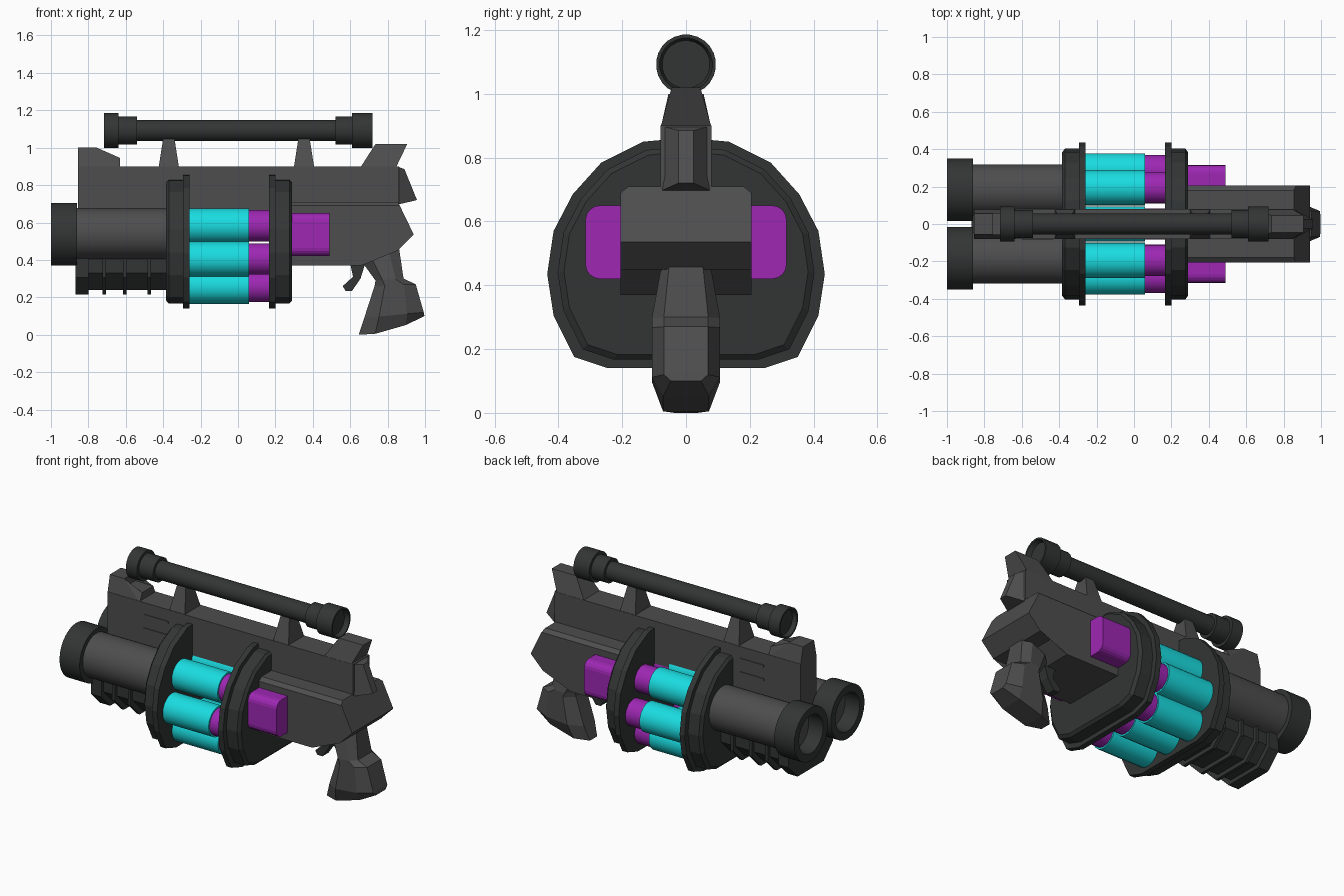
import bpy, bmesh, math

if "Cube" in bpy.data.objects:
    bpy.data.objects.remove(bpy.data.objects["Cube"])


def material(name, rgb):
    m = bpy.data.materials.new(name)
    m.diffuse_color = (*rgb, 1)
    m.use_nodes = True
    m.node_tree.nodes["Principled BSDF"].inputs["Base Color"].default_value = m.diffuse_color
    return m


GREY = material("grey", (0.075, 0.075, 0.075))
DARK = material("charcoal", (0.032, 0.036, 0.035))
CYAN = material("cyan", (0.01, 0.72, 0.75))
PURPLE = material("purple", (0.34, 0.02, 0.45))


def finish(name, bm, mat, smooth=False):
    bmesh.ops.triangulate(bm, faces=[f for f in bm.faces if len(f.verts) > 4 and not smooth])
    bmesh.ops.recalc_face_normals(bm, faces=bm.faces)
    me = bpy.data.meshes.new(name)
    bm.to_mesh(me)
    bm.free()
    me.materials.append(mat)
    ob = bpy.data.objects.new(name, me)
    bpy.context.collection.objects.link(ob)
    if smooth:
        bpy.ops.object.select_all(action='DESELECT')
        ob.select_set(True)
        bpy.context.view_layer.objects.active = ob
        bpy.ops.object.shade_smooth_by_angle(angle=math.radians(30))
    return ob


def loft(name, rings, mat, smooth=False):
    """Skin a list of equal-length point rings and cap both ends."""
    bm = bmesh.new()
    loops = [[bm.verts.new(p) for p in ring] for ring in rings]
    n = len(loops[0])
    for a, b in zip(loops, loops[1:]):
        for i in range(n):
            bm.faces.new((a[i], a[(i + 1) % n], b[(i + 1) % n], b[i]))
    bm.faces.new(loops[0])
    bm.faces.new(loops[-1])
    return finish(name, bm, mat, smooth)


def prism(name, pts, mat, w=None):
    """Side profile in x-z; each point is (x, z) or (x, z, half width)."""
    return loft(name, [[(p[0], s * (w if w else p[2]), p[1]) for p in pts]
                       for s in (-1, 1)], mat)


def lathe(name, profile, y, z, mat, n=24):
    """Turned part along x from (x, radius) pairs."""
    ang = [2 * math.pi * (i + 0.5) / n for i in range(n)]
    return loft(name, [[(x, y + r * math.cos(a), z + r * math.sin(a)) for a in ang]
                       for x, r in profile], mat, True)


def box(name, x0, x1, y0, y1, z0, z1, mat):
    return loft(name, [[(x, y0, z0), (x, y1, z0), (x, y1, z1), (x, y0, z1)]
                       for x in (x0, x1)], mat)


# Top tube with stepped, recessed ends
lathe("top_tube", [(-0.69, 0.075), (-0.717, 0.083), (-0.717, 0.094), (-0.64, 0.094),
                   (-0.64, 0.075), (-0.54, 0.075), (-0.54, 0.057), (0.52, 0.057),
                   (0.52, 0.075), (0.61, 0.075), (0.61, 0.094), (0.72, 0.094),
                   (0.72, 0.083), (0.69, 0.075)], 0, 1.092, DARK)

# Upper spine, front block, tube mounts and rear crest
prism("upper_spine", [(-0.855, 0.60), (-0.63, 0.60), (-0.63, 0.70), (-0.26, 0.70),
                      (0.28, 0.69), (0.28, 0.60), (0.86, 0.60), (0.86, 0.90),
                      (-0.855, 0.90)], GREY, 0.08)
prism("front_block", [(-0.855, 0.89, 0.08), (-0.63, 0.89, 0.08), (-0.63, 0.945, 0.055),
                      (-0.755, 0.945, 0.055), (-0.755, 1.0, 0.055), (-0.855, 1.0, 0.055)], GREY)
for x in (-0.37, 0.353):
    prism("tube_mount", [(x - 0.055, 0.89, 0.08), (x + 0.055, 0.89, 0.08),
                         (x + 0.03, 1.05, 0.035), (x - 0.03, 1.05, 0.035)], GREY)
prism("rear_crest", [(0.655, 0.895, 0.08), (0.845, 0.895, 0.08),
                     (0.905, 1.02, 0.045), (0.735, 1.02, 0.045)], GREY)
prism("rear_wedge", [(0.85, 0.695, 0.08), (0.957, 0.72, 0.024),
                     (0.89, 0.885, 0.024), (0.85, 0.90, 0.08)], GREY)
for z in (0.735, 0.82):
    box("side_strip", -0.60, -0.43, -0.084, 0.084, z - 0.007, z + 0.007, GREY)

# Receiver with chamfered top
receiver = [(0.27, 0.37), (0.66, 0.37), (0.75, 0.45), (0.855, 0.45), (0.94, 0.535), (0.865, 0.69),
            (0.27, 0.69)]
prism("receiver", receiver, GREY, 0.205)
prism("receiver_top", [(0.27, 0.69, 0.205), (0.865, 0.69, 0.205),
                       (0.855, 0.71, 0.18), (0.27, 0.71, 0.18)], GREY)

# Grip: front edge (x, z), back edge (x, z), half width
rings = []
for x0, z0, x1, z1, w in [(0.67, 0.38, 0.86, 0.47, 0.08), (0.735, 0.29, 0.885, 0.30, 0.107),
                          (0.73, 0.26, 0.95, 0.27, 0.107), (0.675, 0.09, 0.993, 0.12, 0.107),
                          (0.645, 0.0, 0.997, 0.10, 0.072)]:
    half = [(0, 0.5), (0.25, 1), (0.72, 1), (1, 0.65)]
    section = half + [(t, -k) for t, k in reversed(half)]
    rings.append([(x0 + t * (x1 - x0), k * w, max(0, z0 + t * (z1 - z0) - (0.02 if z0 == 0 and t in (0.25, 0.72) else 0)))
                  for t, k in section])
loft("grip", rings, GREY)

# Trigger
prism("trigger", [(0.60, 0.38), (0.68, 0.38), (0.655, 0.30), (0.61, 0.235),
                  (0.575, 0.235), (0.56, 0.26), (0.615, 0.31)], DARK, 0.03)

# Drum end plates: half outline in y-z, mirrored
half = [(0.245, 0.14), (0.35, 0.175), (0.415, 0.305), (0.435, 0.435), (0.415, 0.57),
        (0.355, 0.685), (0.265, 0.785), (0.135, 0.85)]
outline = half + [(0, 0.862)] + [(-y, z) for y, z in reversed(half)]
stations = [(-0.385, 0.88), (-0.37, 0.925), (-0.295, 0.925), (-0.295, 1), (-0.26, 1)]
for name, flip in (("front_plate", False), ("rear_plate", True)):
    loft(name, [[((-0.095 - x) if flip else x, y * s, 0.5 + (z - 0.5) * s) for y, z in outline]
                for x, s in stations], DARK)

# Drum canisters: cyan shells with purple ends
side = [(0.195, 0.583), (0.285, 0.405), (0.192, 0.258)]
for y, z in side + [(-y, z) for y, z in side] + [(0, 0.258), (0, 0.61)]:
    lathe("canister", [(-0.27, 0.094), (0.06, 0.094)], y, z, CYAN)
    lathe("canister_end", [(0.05, 0.084), (0.18, 0.084)], y, z, PURPLE)

for s in (-1, 1):
    # Twin barrels with hollow muzzles
    lathe("barrel", [(-0.90, 0.137), (-0.37, 0.137)], s * 0.182, 0.54, GREY, 32)
    lathe("muzzle", [(-0.72, 0.12), (-1.0, 0.12), (-1.0, 0.168), (-0.86, 0.168), (-0.86, 0.13)],
          s * 0.182, 0.537, DARK, 32)
    # Side power cells with rounded outer edges
    c = 0.045
    arc = [(c * math.sin(a), c * math.cos(a)) for a in (math.pi / 2 * i / 4 for i in range(5))]
    top = [(0.315 - c + dy, 0.65 - c + dz) for dy, dz in arc]
    low = [(0.315 - c + dy, 0.42 + c - dz) for dy, dz in reversed(arc)]
    prof = [(0.15, 0.65)] + top + low + [(0.15, 0.42)]
    loft("power_cell", [[(x, s * y, z) for y, z in prof] for x in (0.27, 0.49)], PURPLE)


# Ribbed fore-end below the barrels
def fore_section(x, w, z):
    return [(x, -w, 0.46), (x, -w, z + 0.09), (x, -w + 0.09, z),
            (x, w - 0.09, z), (x, w, z + 0.09), (x, w, 0.46)]


loft("fore_end", [fore_section(x, 0.20, 0.24) for x in (-0.855, -0.37)], DARK)
for x0, x1 in [(-0.87, -0.80), (-0.725, -0.705), (-0.615, -0.595), (-0.485, -0.465)]:
    loft("fore_rib", [fore_section(x, 0.22, 0.215) for x in (x0, x1)], DARK)
